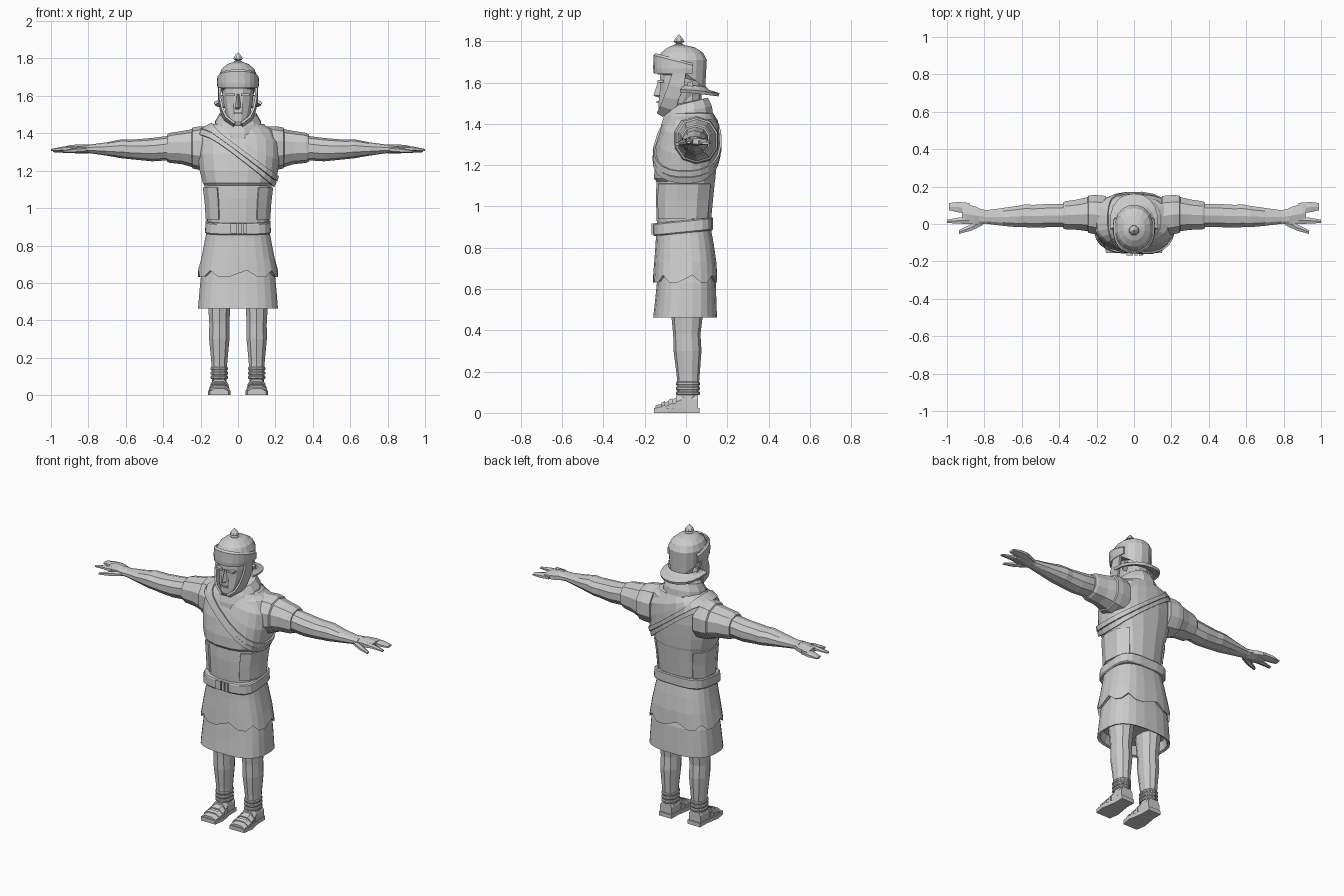
import bpy, bmesh, math
from math import sin, cos, pi, radians

grey = bpy.data.materials.new("stone_grey")
grey.diffuse_color = (0.6, 0.6, 0.6, 1)


def skin(name, rows, closed=True, caps=True, solid=0, mirror=False):
    """Skin consecutive rows of points into one flat-shaded object."""
    bm = bmesh.new()
    vs = [[bm.verts.new(p) for p in r] for r in rows]
    n = len(rows[0])
    for a, b in zip(vs, vs[1:]):
        for i in range(n if closed else n - 1):
            j = (i + 1) % n
            bm.faces.new((a[i], a[j], b[j], b[i]))
    if caps and closed:
        bm.faces.new(vs[0])
        bm.faces.new(vs[-1])
    bmesh.ops.recalc_face_normals(bm, faces=bm.faces)
    me = bpy.data.meshes.new(name)
    bm.to_mesh(me)
    bm.free()
    me.materials.append(grey)
    ob = bpy.data.objects.new(name, me)
    bpy.context.collection.objects.link(ob)
    if solid:
        m = ob.modifiers.new("thickness", 'SOLIDIFY')
        m.thickness, m.offset = solid, 0
    if mirror:
        ob.modifiers.new("mirror", 'MIRROR').use_clip = False
    return ob


def unit(t, p):
    c, s = cos(t), sin(t)
    return (math.copysign(abs(c) ** (2 / p), c), math.copysign(abs(s) ** (2 / p), s))


def ring(z, rx, y0, y1, n=16, p=2.4, cx=0, tilt=0):
    """Horizontal rounded ring between depths y0 and y1."""
    out = []
    for i in range(n):
        u, v = unit(2 * pi * (i + .5) / n, p)
        y = (y0 + y1) / 2 + v * (y1 - y0) / 2
        out.append((cx + u * rx, y, z + tilt * y))
    return out


def xring(x, y0, y1, z0, z1, n=10, p=2.2):
    """Ring across an arm at x."""
    return [(x, (y0 + y1) / 2 + u * (y1 - y0) / 2, (z0 + z1) / 2 + v * (z1 - z0) / 2)
            for u, v in (unit(2 * pi * (i + .5) / n, p) for i in range(n))]


def box(name, x0, x1, y0, y1, z0, z1, mirror=False):
    r = [[(x0, y0, z), (x1, y0, z), (x1, y1, z), (x0, y1, z)] for z in (z0, z1)]
    return skin(name, r, mirror=mirror)


# Torso with a step below the chest
TORSO = [(.86, .165, -.14, .12), (.95, .165, -.145, .125), (1.05, .172, -.148, .135),
         (1.12, .182, -.145, .142), (1.135, .192, -.157, .145), (1.2, .208, -.155, .15),
         (1.29, .218, -.14, .155), (1.37, .215, -.115, .152), (1.42, .19, -.095, .145),
         (1.455, .12, -.07, .12)]
skin("torso", [ring(*r) for r in TORSO])


def on_torso(z, t, off):
    z = min(max(z, .861), 1.454)
    for a, b in zip(TORSO, TORSO[1:]):
        if a[0] <= z <= b[0]:
            f = (z - a[0]) / (b[0] - a[0])
            rx, y0, y1 = [a[k] + f * (b[k] - a[k]) for k in (1, 2, 3)]
            u, v = unit(t, 2.4)
            return (u * (rx + off), (y0 + y1) / 2 + v * ((y1 - y0) / 2 + off), z)


def sash_z(t):
    lo, hi = .9, 1.45
    for _ in range(30):
        z = (lo + hi) / 2
        if z + .8 * on_torso(z, t, 0)[0] - 1.315 > 0:
            hi = z
        else:
            lo = z
    return lo


# Mantle over the chest and the diagonal sash along its edge
angles = [2 * pi * (i + .5) / 24 for i in range(24)]
skin("mantle", [[on_torso(sash_z(t) + f * (1.45 - sash_z(t)), t, .01) for t in angles]
                for f in (0, .33, .66, 1)], caps=False)
for k in (0, 1):
    skin("sash_%d" % k, [[on_torso(sash_z(t) + dz - .03 * k, t, .014 - .004 * k) for t in angles]
                         for dz in (-.014, .014)], caps=False, solid=.01)
# Raised side panels of the breastplate
skin("waist_panel", [[on_torso(z, radians(a), .006) for a in (-58, -35, -10, 20, 50)]
                     for z in (.94, 1.03, 1.11)], closed=False, solid=.008, mirror=True)

# Scarf
skin("scarf", [ring(1.375, .115, -.13, .12, 12, 2, tilt=.25), ring(1.42, .135, -.125, .135, 12, 2, tilt=.2),
               ring(1.46, .125, -.11, .13, 12, 2, tilt=.2), ring(1.50, .1, -.09, .11, 12, 2, tilt=.25),
               ring(1.505, .07, -.07, .085, 12, 2, tilt=.2)])

# Belt with buckle plates
skin("belt", [ring(z, r, -.155 - d, .128 + d, 20, 3.6, tilt=.1) for z, r, d in
              ((.872, .172, 0), (.878, .177, .004), (.928, .174, .004), (.934, .168, 0))])
for x in (-.04, .002, .028):
    box("buckle_plate", x, x + (.034 if x < 0 else .018), -.168, -.15, .864, .918)


# Skirts with a zigzag upper hem
def hem(z, rx, y0, y1, zig):
    return [(x, y, h + (zig if i % 3 == 0 else -zig * .6))
            for i, (x, y, h) in enumerate(ring(z, rx, y0, y1, 24, 2.7))]


skin("upper_skirt", [ring(.9, .165, -.145, .12, 24, 2.7), ring(.82, .18, -.148, .135, 24, 2.7),
                     ring(.73, .198, -.155, .148, 24, 2.7), hem(.645, .215, -.16, .152, .022),
                     hem(.655, .185, -.135, .13, .02)])
skin("lower_skirt", [ring(.7, .185, -.135, .13, 24, 2.7), ring(.63, .2, -.142, .145, 24, 2.7),
                     ring(.55, .208, -.15, .148, 24, 2.7), ring(.462, .215, -.16, .151, 24, 2.7),
                     ring(.467, .2, -.145, .138, 24, 2.7), ring(.52, .19, -.13, .125, 24, 2.7)])

# Legs, ankle wraps and sandals
skin("leg", [ring(z, r, a, b, 10, 2.2, cx) for z, r, a, b, cx in
             ((.04, .043, -.04, .055, .1), (.1, .04, -.04, .06, .1), (.18, .045, -.045, .066, .1),
              (.3, .057, -.06, .075, .1), (.38, .056, -.062, .07, .1), (.46, .061, -.07, .08, .1),
              (.56, .068, -.08, .09, .1))], mirror=True)
for z in (.095, .118, .142):
    skin("ankle_wrap", [ring(z + d, .045 + e, -.045 - e, .064 + e, 10, 2.2, .1)
                        for d, e in ((-.009, 0), (-.004, .004), (.004, .004), (.009, 0))], mirror=True)
skin("sandal_sole", [[(.1 + dx * f, y, z) for dx, y, f in
                      ((-.05, -.155, 1), (.05, -.155, 1), (.06, -.09, 1), (.044, .0, 1), (.044, .065, 1),
                       (-.044, .065, 1), (-.044, 0, 1), (-.06, -.09, 1))] for z in (0, .024)], mirror=True)


def foot_ring(y, r, h, z0=.015):
    return [(.1 - r, y, z0), (.1 - r, y, h * .65), (.1 - r * .5, y, h),
            (.1 + r * .5, y, h), (.1 + r, y, h * .65), (.1 + r, y, z0)]


skin("foot", [foot_ring(y, r, h) for y, r, h in
              ((-.148, .046, .036), (-.1, .053, .05), (-.05, .046, .072), (-.02, .042, .1), (.058, .04, .1))],
     mirror=True)
for y, r, h in ((-.11, .055, .054), (-.075, .052, .067), (-.04, .048, .088)):
    skin("sandal_strap", [foot_ring(y + d, r, h + d * .4) for d in (-.009, .009)], mirror=True)

# Arms with sleeves and a shoulder flap
skin("arm", [xring(*r) for r in
             ((.2, -.03, .13, 1.24, 1.41), (.38, -.018, .11, 1.255, 1.385), (.46, -.02, .11, 1.25, 1.375),
              (.54, -.022, .105, 1.258, 1.368), (.58, -.02, .108, 1.262, 1.366), (.62, -.02, .1, 1.266, 1.368),
              (.7, -.012, .088, 1.28, 1.352), (.79, .0, .075, 1.293, 1.34), (.83, -.005, .085, 1.297, 1.341))],
     mirror=True)
skin("sleeve", [xring(*r) for r in
                ((.16, -.05, .152, 1.21, 1.435), (.23, -.045, .153, 1.215, 1.425), (.3, -.035, .135, 1.235, 1.412),
                 (.365, -.032, .125, 1.242, 1.402), (.38, -.026, .118, 1.25, 1.393))], mirror=True)
skin("shoulder_flap", [xring(*r) for r in
                       ((.15, -.07, .155, 1.2, 1.437), (.21, -.06, .16, 1.205, 1.437),
                        (.243, -.052, .157, 1.212, 1.43), (.25, -.04, .145, 1.23, 1.415))], mirror=True)

# Hands: palm, index finger, joined fingers and thumb


def digit(name, pts):
    skin(name, [xring(x, y - w, y + w, z - h, z + h, 6, 2) for x, y, z, w, h in pts], mirror=True)


digit("palm", ((.8, .038, 1.317, .038, .024), (.85, .046, 1.316, .056, .025),
               (.9, .055, 1.316, .06, .02), (.92, .055, 1.316, .056, .015)))
digit("fingers", ((.88, .083, 1.314, .034, .016), (.94, .09, 1.31, .032, .014), (.99, .093, 1.306, .022, .007)))
digit("index_finger", ((.88, .018, 1.318, .022, .015), (.94, .018, 1.316, .018, .012), (1, .014, 1.31, .01, .006)))
digit("thumb", ((.81, .012, 1.312, .022, .014), (.87, -.018, 1.308, .02, .014), (.935, -.043, 1.302, .011, .007)))

# Head and facial features
skin("neck", [ring(z, .065, -.05, .075, 10, 2) for z in (1.4, 1.56)])
skin("head", [ring(z, r, a, b, 12, 2.3) for z, r, a, b in
              ((1.442, .03, -.125, -.05), (1.465, .05, -.136, -.02), (1.5, .066, -.136, .045),
               (1.56, .08, -.13, .08), (1.61, .085, -.13, .088), (1.67, .085, -.125, .088))])
skin("nose", [[(-w, -.12, z), (0, y, z), (w, -.12, z)] for z, w, y in
              ((1.528, .02, -.134), (1.537, .02, -.158), (1.61, .01, -.134))])
box("mouth", -.022, .022, -.142, -.12, 1.502, 1.511)
box("brow", .016, .062, -.137, -.11, 1.6, 1.612, mirror=True)
skin("ear", [[(x, .005, 1.6), (x, .03, 1.605), (x, .035, 1.575), (x, .015, 1.545)] for x in (.07, .1)],
     mirror=True)
skin("cheek_guard", [[(.098, -.065, 1.65), (.1, .0, 1.65)], [(.096, -.085, 1.59), (.1, -.01, 1.575)],
                     [(.083, -.108, 1.53), (.09, -.035, 1.52)], [(.064, -.124, 1.49), (.07, -.05, 1.465)],
                     [(.02, -.14, 1.455), (.02, -.11, 1.438)]], closed=False, solid=.012, mirror=True)


# Helmet bowl with a lower back, brow band, neck guard and knob
def low_back(z, rx, y0, y1):
    return [(x, y, h - .85 * max(0, y - .01)) for x, y, h in ring(z, rx, y0, y1, 16, 2.2)]


skin("helmet_bowl", [low_back(1.64, .098, -.14, .095), ring(1.66, .102, -.145, .1, 16, 2.2),
                     ring(1.71, .103, -.143, .103, 16, 2.2), ring(1.745, .088, -.122, .085, 16, 2.2),
                     ring(1.77, .058, -.09, .045, 16, 2), ring(1.782, .025, -.06, -.008, 16, 2)])


def arc(a0, a1, n, rx, ry, cy, zf):
    out = []
    for i in range(n + 1):
        u, v = unit(radians(a0 + (a1 - a0) * i / n), 2.3)
        y = cy + ry * v
        out.append((u * rx, y, zf(y)))
    return out


skin("brow_band", [arc(-200, 20, 14, .106 + e, .132 + e, -.02, f) for e, f in
                   ((0, lambda y: 1.645), (.003, lambda y: 1.648 + .02),
                    (.002, lambda y: 1.69 - .26 * y), (-.008, lambda y: 1.70 - .27 * y))],
     closed=False, solid=.008)
skin("neck_guard", [arc(-8, 188, 10, rx, ry, .0, lambda y, z=z: z - .12 * max(0, y))
                    for rx, ry, z in ((.092, .09, 1.585), (.105, .11, 1.57), (.127, .16, 1.56))],
     closed=False, solid=.016)
skin("crest_knob", [ring(z, r, -.034 - r, -.034 + r, 8, 2) for z, r in
                    ((1.77, .03), (1.785, .024), (1.79, .014), (1.798, .028), (1.81, .022), (1.832, .003))])
